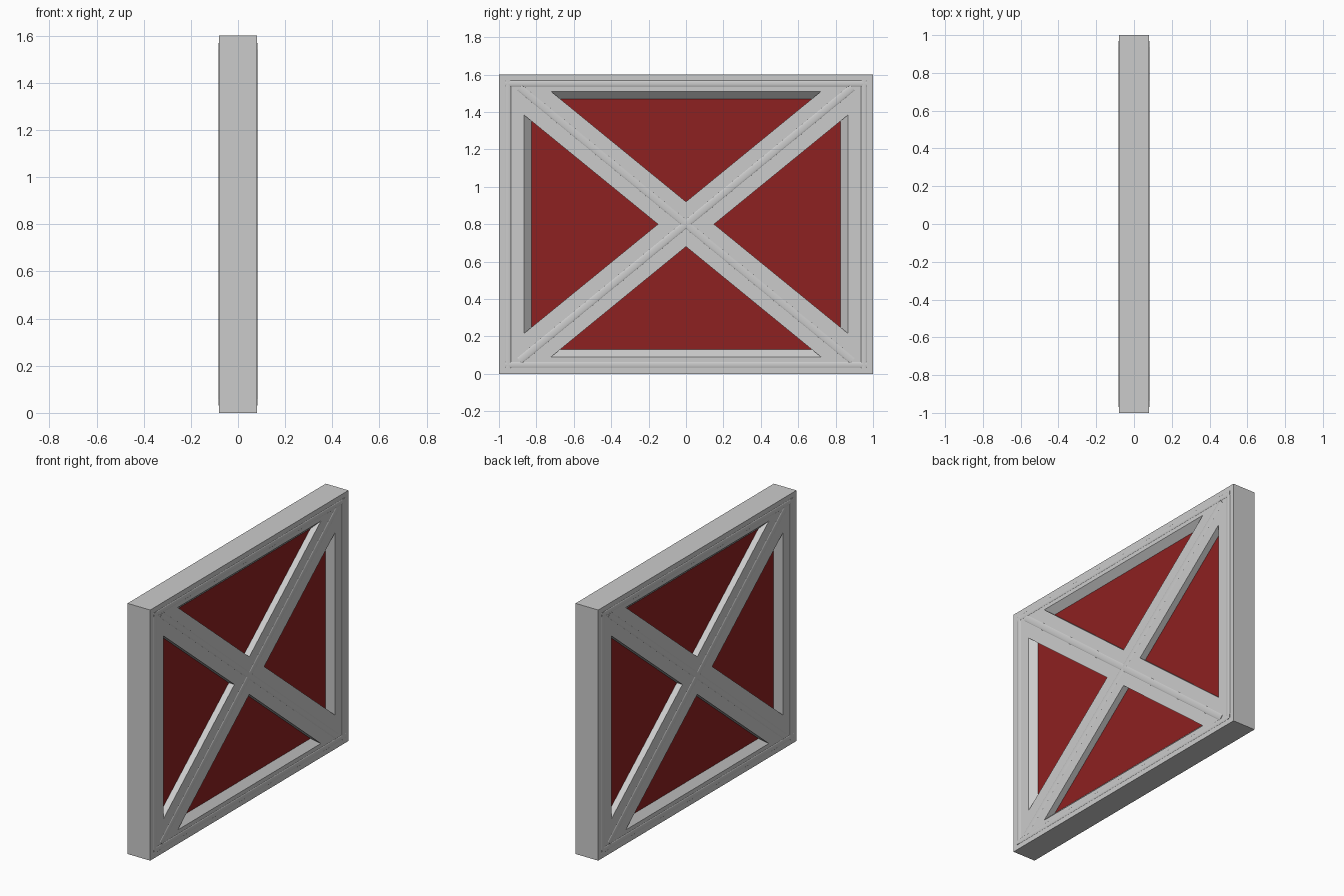
import bpy, bmesh, math
from mathutils import Matrix, Vector

if "Cube" in bpy.data.objects:
    bpy.data.objects.remove(bpy.data.objects["Cube"])

T, PANEL_X = 0.08, 0.04        # half thickness of frame and of inner panel
CZ = 0.80                      # height of the centre
OPEN_Y, OPEN_Z = 0.865, 0.71   # half size of the opening
SLOPE = 0.04                   # chamfer of the inner reveal


def finish(name, bm):
    bmesh.ops.recalc_face_normals(bm, faces=bm.faces)
    me = bpy.data.meshes.new(name)
    bm.to_mesh(me)
    bm.free()
    ob = bpy.data.objects.new(name, me)
    bpy.context.collection.objects.link(ob)
    return ob


# Outer frame: rectangular rings bridged into a closed band with sloped reveals
bm = bmesh.new()
py, pz = OPEN_Y - SLOPE, OPEN_Z - SLOPE
section = [(T, 1, 0.8), (T, OPEN_Y, OPEN_Z), (PANEL_X, py, pz),
           (-PANEL_X, py, pz), (-T, OPEN_Y, OPEN_Z), (-T, 1, 0.8)]
rings = [[bm.verts.new((x, sy * y, CZ + sz * z))
          for sy, sz in ((-1, -1), (1, -1), (1, 1), (-1, 1))]
         for x, y, z in section]
for i, a in enumerate(rings):
    b = rings[(i + 1) % len(rings)]
    for k in range(4):
        n = (k + 1) % 4
        bm.faces.new((a[k], a[n], b[n], b[k]))
finish("frame", bm)

# Red panel
red = bpy.data.materials.new("panel_red")
red.diffuse_color = (0.27, 0.015, 0.015, 1)
red.use_nodes = True
red.node_tree.nodes["Principled BSDF"].inputs["Base Color"].default_value = red.diffuse_color
bm = bmesh.new()
bmesh.ops.create_cube(bm, size=1)
bmesh.ops.transform(bm, verts=bm.verts, matrix=Matrix.Translation((0, 0, CZ))
                    @ Matrix.Diagonal((2 * PANEL_X, 2 * py, 2 * pz, 1)))
finish("panel", bm).data.materials.append(red)

# Cross brace on each face: one X outline, extruded down to the panel
quad = [(0.15, 0), (OPEN_Y, 0.583), (OPEN_Y, OPEN_Z), (0.722, OPEN_Z), (0, 0.12)]
outline = (quad + [(-y, z) for y, z in quad[-2::-1]]
           + [(-y, -z) for y, z in quad[1:]] + [(y, -z) for y, z in quad[-2:0:-1]])
for side, label in ((1, "right"), (-1, "left")):
    bm = bmesh.new()
    face = bm.faces.new([bm.verts.new((side * T, y, CZ + z)) for y, z in outline])
    ext = bmesh.ops.extrude_face_region(bm, geom=[face], use_keep_orig=True)
    vs = [v for v in ext["geom"] if isinstance(v, bmesh.types.BMVert)]
    bmesh.ops.translate(bm, verts=vs, vec=(-side * (T - PANEL_X + 0.002), 0, 0))
    finish("cross_brace_" + label, bm)


# Low rounded trim beads lying on the faces
def bead(name, side, a, b, half_w, h=0.004):
    a, b = Vector((0, *a)), Vector((0, *b))
    d = (b - a).normalized()
    across = Vector((1, 0, 0)).cross(d)
    bm = bmesh.new()
    ends = []
    for p in (a, b):
        ends.append([bm.verts.new(p + across * half_w * math.cos(t)
                                  + Vector((side * (T - 0.001 + h * math.sin(t)), 0, 0)))
                     for t in (math.pi * i / 8 for i in range(9))])
    for i in range(8):
        bm.faces.new((ends[0][i], ends[0][i + 1], ends[1][i + 1], ends[1][i])).smooth = True
    for e in ends:
        bm.faces.new(e)
    for e in bm.edges:
        e.smooth = not any(len(f.verts) > 4 for f in e.link_faces)
    finish(name, bm)


for side, label in ((1, "right"), (-1, "left")):
    for s in (-1, 1):
        z, y = CZ + s * 0.752, s * 0.952
        bead("rail_bead_" + label, side, (-0.968, z), (0.968, z), 0.016)
        bead("post_bead_" + label, side, (y, 0.032), (y, 1.568), 0.016)
        bead("diagonal_bead_" + label, side, (-0.89, CZ - s * 0.73),
             (0.89, CZ + s * 0.73), 0.02)
